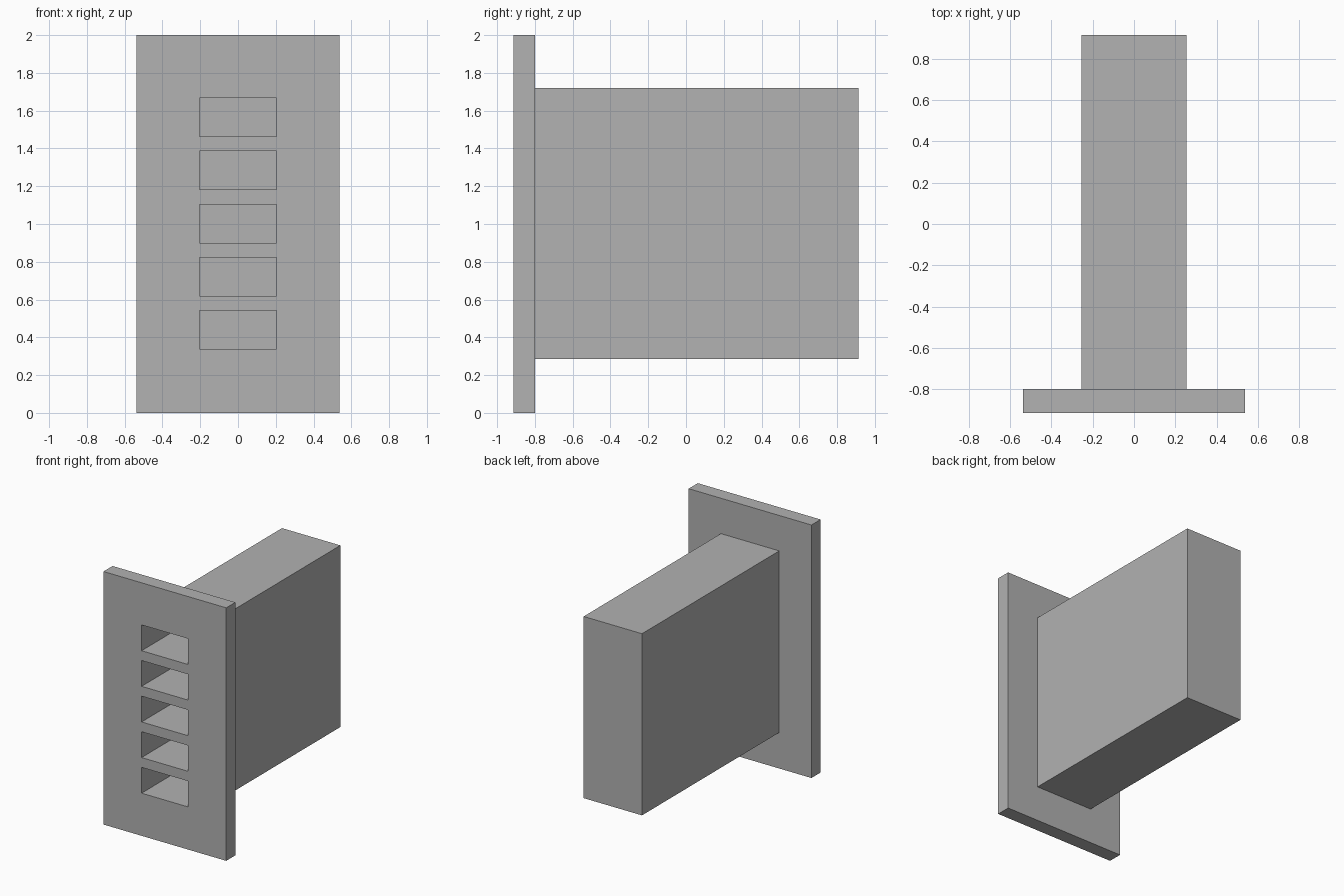
import bpy

if "Cube" in bpy.data.objects:
    bpy.data.objects.remove(bpy.data.objects["Cube"])

grey = bpy.data.materials.new("plain_grey")
grey.diffuse_color = (0.445, 0.445, 0.445, 1)
grey.use_nodes = True
grey.node_tree.nodes["Principled BSDF"].inputs["Base Color"].default_value = grey.diffuse_color


def box(name, x, y0, y1, z0, z1):
    """Box centred on x = 0 with half width x."""
    bpy.ops.mesh.primitive_cube_add(size=1, location=(0, (y0 + y1) / 2, (z0 + z1) / 2))
    ob = bpy.context.object
    ob.name = name
    ob.scale = (2 * x, y1 - y0, z1 - z0)
    bpy.ops.object.transform_apply(location=True, rotation=False, scale=True)
    ob.data.materials.append(grey)
    return ob


def combine(target, tool, operation):
    """Apply a boolean and discard the tool object."""
    bpy.context.view_layer.objects.active = target
    mod = target.modifiers.new(operation.lower(), 'BOOLEAN')
    mod.operation = operation
    mod.solver = 'EXACT'
    mod.object = tool
    bpy.ops.object.modifier_apply(modifier=mod.name)
    bpy.data.objects.remove(tool, do_unlink=True)


# Front plate merged with the deep rear housing
vent = box("slotted_wall_vent", 0.537, -0.914, -0.80, 0, 2)
housing = box("rear_housing", 0.255, -0.86, 0.914, 0.284, 1.72)
combine(vent, housing, 'UNION')

# Five deep pockets, closed at the back by a thin wall
for i in range(5):
    z = 0.439 + i * 0.2815
    pocket = box("pocket_cutter", 0.203, -1.0, 0.862, z - 0.102, z + 0.102)
    combine(vent, pocket, 'DIFFERENCE')
